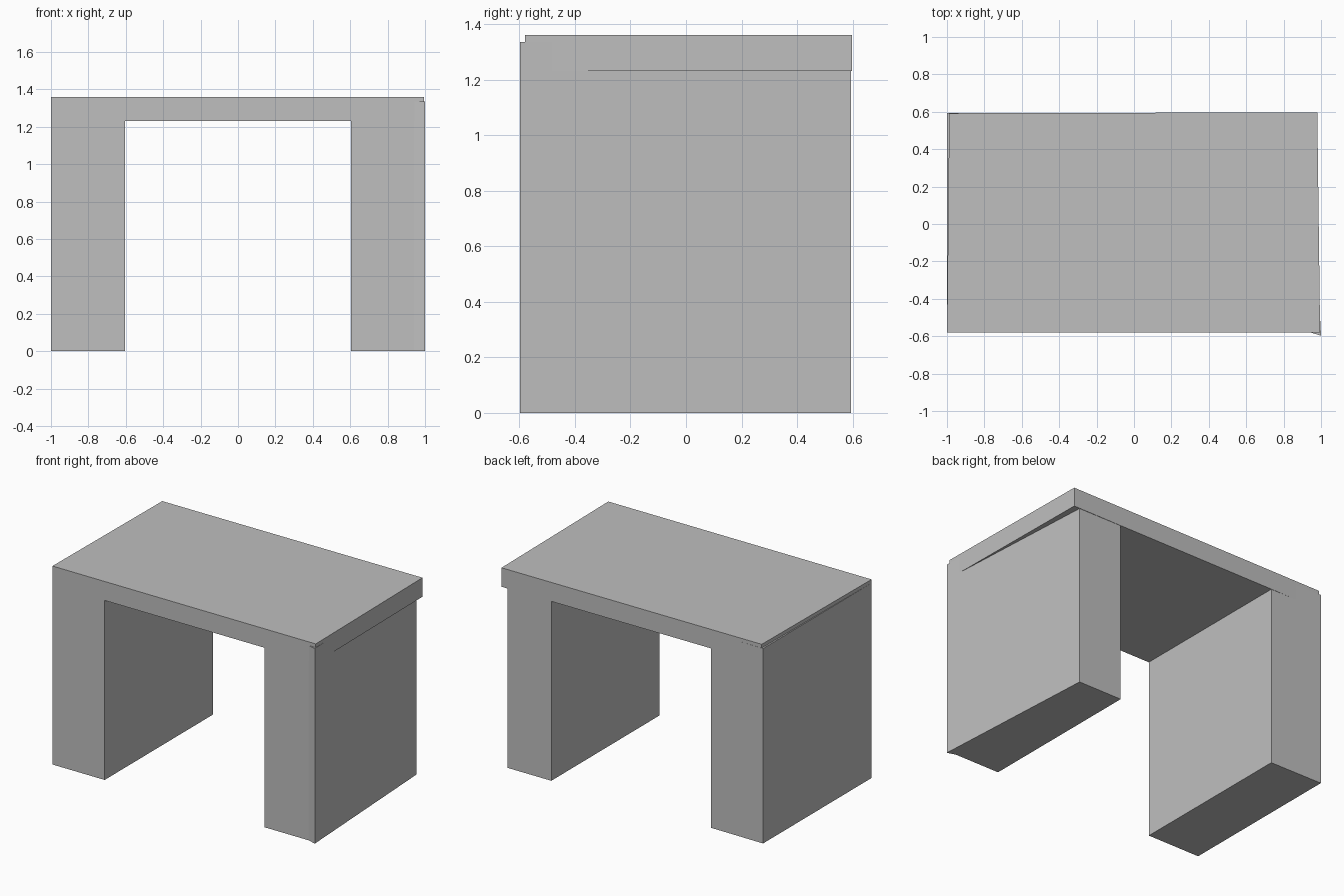
import bpy, bmesh

cube = bpy.data.objects.get("Cube")
if cube:
    bpy.data.objects.remove(cube, do_unlink=True)

# One plain grey for every part
grey = bpy.data.materials.new("light grey")
grey.use_nodes = True
colour = (0.52, 0.52, 0.52, 1)
grey.diffuse_color = colour
grey.node_tree.nodes["Principled BSDF"].inputs["Base Color"].default_value = colour


def prism(name, plan, bottom, top):
    """Extrude a plan outline between two heights."""
    bm = bmesh.new()
    base = bm.faces.new([bm.verts.new((x, y, bottom)) for x, y in plan])
    grown = bmesh.ops.extrude_face_region(bm, geom=[base])["geom"]
    for v in grown:
        if isinstance(v, bmesh.types.BMVert):
            v.co.z = top
    bmesh.ops.recalc_face_normals(bm, faces=bm.faces)
    mesh = bpy.data.meshes.new(name)
    bm.to_mesh(mesh)
    bm.free()
    mesh.materials.append(grey)
    obj = bpy.data.objects.new(name, mesh)
    bpy.context.collection.objects.link(obj)
    return obj


# Slightly skewed top slab
prism("table_top", [(-1, -0.58), (0.995, -0.58), (0.98, 0.597), (-0.988, 0.592)], 1.23, 1.36)

# Right leg stands a little proud of the slab edge
prism("right_leg", [(-1, -0.579), (-0.605, -0.579), (-0.605, 0.591), (-1, 0.594)], 0, 1.335)

# Left leg narrows towards the back and its front corner sticks out
prism("left_leg", [(0.605, -0.579), (0.94, -0.579), (1, -0.597), (0.935, 0.594), (0.605, 0.594)],
      0, 1.335)
